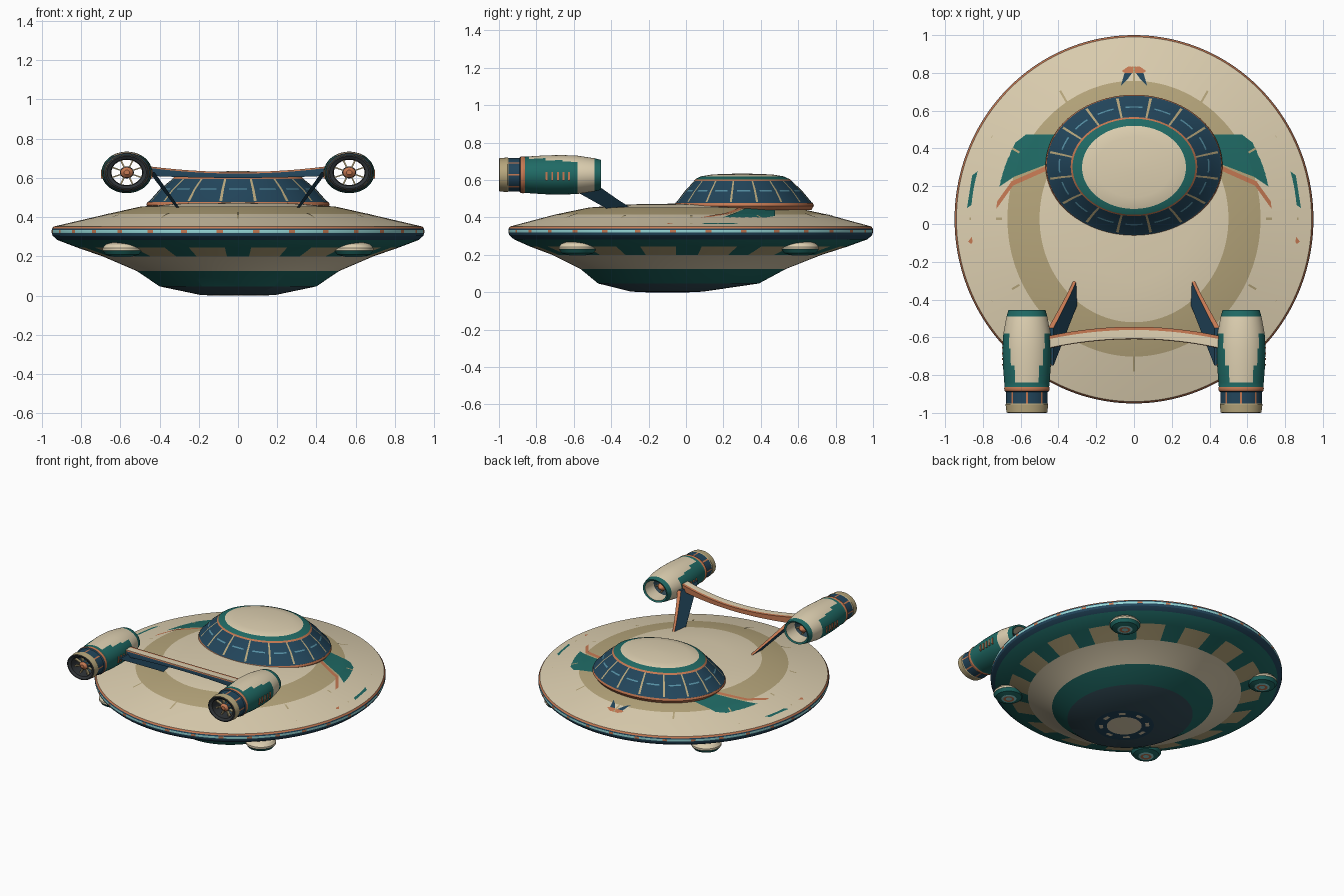
import bpy, bmesh, math
from mathutils import Vector, Matrix

if "Cube" in bpy.data.objects:
    bpy.data.objects.remove(bpy.data.objects["Cube"], do_unlink=True)

COLOURS = {
    "cream": (.73, .63, .44), "tan": (.47, .38, .20), "teal": (.014, .145, .13),
    "navy": (.016, .06, .105), "copper": (.56, .19, .085), "blue": (.09, .27, .36),
    "cyan": (.3, .68, .68), "slate": (.035, .075, .10), "charcoal": (.03, .035, .04)}
NAMES = list(COLOURS)
MATS = []
for key, rgb in COLOURS.items():
    m = bpy.data.materials.new(key + " paint")
    m.use_nodes = True
    m.diffuse_color = (*rgb, 1)
    m.node_tree.nodes["Principled BSDF"].inputs["Base Color"].default_value = (*rgb, 1)
    MATS.append(m)
BUILT = []


def skin(name, sections, paint, closed=False, matrix=None, wrap=True, caps=None):
    """Bridge equal-length sections; paint(band, i) names the colour of a face."""
    bm = bmesh.new()
    rows = [[bm.verts.new(p) for p in s] for s in sections]
    n, bands = len(rows[0]), len(rows) - (0 if closed else 1)
    for b in range(bands):
        lo, hi = rows[b], rows[(b + 1) % len(rows)]
        for i in range(n if wrap else n - 1):
            j = (i + 1) % n
            f = bm.faces.new((lo[i], lo[j], hi[j], hi[i]))
            f.material_index = NAMES.index(paint(b, i))
    if caps:
        for row, colour in zip((rows[0], rows[-1]), caps):
            bm.faces.new(row).material_index = NAMES.index(colour)
    if wrap:
        bmesh.ops.recalc_face_normals(bm, faces=bm.faces)
    else:
        for f in bm.faces:
            f.normal_update()
            if f.normal.z < 0:
                f.normal_flip()
    if matrix:
        bm.transform(matrix)
        if matrix.determinant() < 0:
            bmesh.ops.reverse_faces(bm, faces=bm.faces)
    me = bpy.data.meshes.new(name)
    bm.to_mesh(me)
    bm.free()
    for m in MATS:
        me.materials.append(m)
    ob = bpy.data.objects.new(name, me)
    bpy.context.collection.objects.link(ob)
    BUILT.append(ob)
    return ob


def oval(rx, ry, cy, z, n):
    # Faces are centred on the -y direction
    angles = [math.tau * (i - .5) / n - math.pi / 2 for i in range(n)]
    return [(rx * math.cos(a), cy + ry * math.sin(a), z) for a in angles]


def near(i, period, half):
    return min(i % period, -i % period) <= half


SIDES = [("left", 1), ("right", -1)]
SEG = 192

# Saucer hull, from the underside up to the middle of the deck
hull = [  # rx, ry, cy, z, colour of the band above
    (.115, .115, -.10, .000, "navy"), (.14, .14, -.10, .001, "ports"),
    (.165, .165, -.10, .002, "navy"), (.195, .195, -.10, .004, "slate"),
    (.40, .43, -.04, .047, "teal"), (.515, .55, -.015, .125, "cream"),
    (.69, .72, .005, .20, "patches"), (.82, .85, .015, .245, "teal"),
    (.92, .945, .025, .283, "navy"), (.945, .97, .025, .305, "navy"),
    (.95, .975, .025, .32, "windows"), (.95, .975, .025, .334, "navy"),
    (.948, .973, .025, .342, "copper"), (.94, .965, .025, .352, "cream")]
deck = [(.94, .965, .025, .352), (.67, .73, .028, .415), (.50, .55, .03, .453),
        (.30, .33, .03, .47), (.02, .022, .03, .475)]
bands = [h[4] for h in hull] + ["tan", "cream", "cream"]


def hull_paint(b, i):
    c = bands[b]
    if c == "ports":
        return "cream" if near(i, 24, 4) else "navy"
    if c == "patches":
        return "teal" if near(i, 12, 2) else "tan"
    if c == "windows":
        return "copper" if near(i + 3, 6, 0) else "cyan"
    return c


skin("saucer_hull", [oval(*h[:4], SEG) for h in hull] + [oval(*d, SEG) for d in deck[1:]],
     hull_paint, caps=("cream", "cream"))


def deck_z(x, y):
    q = [math.hypot(x / d[0], (y - d[2]) / d[1]) for d in deck]
    for k in range(len(deck) - 1):
        if q[k] <= 1 <= q[k + 1]:
            t = (1 - q[k]) / (q[k + 1] - q[k])
            return deck[k][3] + t * (deck[k + 1][3] - deck[k][3])
    return deck[0][3] if q[0] > 1 else deck[-1][3]


def decal(name, a, b, c, d, colour, n=10, lift=.004):
    """Thin painted sheet between edges a-b and d-c, laid over the deck."""
    a, b, c, d = map(Vector, (a, b, c, d))
    rows = []
    for k in range(n + 1):
        p, q = a.lerp(b, k / n), d.lerp(c, k / n)
        pts = [p.lerp(q, j / 6) for j in range(7)]
        rows.append([(v.x, v.y, deck_z(v.x, v.y) + lift) for v in pts])
    skin(name, rows, lambda *_: colour, wrap=False)


def line(name, a, b, width, colour):
    a, b = Vector(a), Vector(b)
    w = (b - a).normalized().orthogonal() * width / 2
    decal(name, a + w, b + w, b - w, a - w, colour)


# Painted deck markings
for k in range(12):
    u = Vector((math.cos(k * math.pi / 6), math.sin(k * math.pi / 6)))
    line("deck_seam", u * .70 + Vector((0, .028)), u * .87 + Vector((0, .028)), .011, "tan")
for side, s in SIDES:
    decal(side + "_inner_sweep", (s * .40, .475), (s * .57, .475), (s * .635, .25), (s * .40, .34), "teal")
    decal(side + "_outer_sweep", (s * .57, .475), (s * .857, .257), (s * .884, .085), (s * .635, .25), "teal")
    line(side + "_inner_pinstripe", (s * .44, .305), (s * .648, .213), .024, "copper")
    line(side + "_outer_pinstripe", (s * .64, .22), (s * .87, -.10), .02, "copper")
    decal(side + "_marker_tail", (s * .01, .80), (s * .05, .80), (s * .07, .73), (s * .035, .765), "navy")
    decal(side + "_marker_tip", (0, .855), (s * .065, .81), (s * .05, .80), (0, .80), "copper")

# Dome with a framed window band
dome = [(.45, .36, .31, .44, "copper"), (.468, .374, .31, .462, "copper"),
        (.462, .369, .31, .476, "navy"), (.452, .361, .31, .482, "pane"),
        (.40, .315, .308, .54, "dash"), (.392, .308, .308, .547, "pane"),
        (.335, .262, .304, .594, "copper"), (.325, .254, .303, .604, "teal"),
        (.275, .22, .30, .620, "cream"), (.20, .16, .30, .630, "cream"), (.02, .016, .30, .635, "cream")]


def dome_paint(b, i):
    c = dome[b][4]
    if c in ("pane", "dash"):
        if near(i + 6, 12, 0):
            return "tan"
        return "blue" if c == "dash" and near(i, 12, 3) else "navy"
    return c


skin("dome", [oval(*d[:4], SEG) for d in dome], dome_paint, caps=("copper", "cream"))

# Sensor pods under the rim
pod = [(.02, .197, "copper"), (.036, .196, "cyan"), (.05, .199, "teal"), (.085, .209, "teal"),
       (.10, .230, "cream"), (.10, .243, "cream"), (.085, .261, "cream"), (.05, .272, "cream")]
for side, s in SIDES:
    for end, y in (("front", -.58), ("rear", .61)):
        skin(f"{end}_{side}_pod", [oval(r, r, 0, z, 32) for r, z, _ in pod], lambda b, i: pod[b][2],
             matrix=Matrix.Translation((s * .59, y, 0)), caps=("cyan", "cream"))

# Engine tubes: distance along the tube, radius, colour of the next band
tube = [(.455, .098, "teal"), (.49, .108, "cream"), (.58, .125, "shield"), (.66, .129, "shield"),
        (.75, .127, "shield"), (.84, .120, "teal"), (.862, .118, "copper"), (.87, .121, "copper"),
        (.884, .118, "navy"), (.89, .110, "bands"), (.95, .110, "tan"), (.955, .113, "tan"),
        (.998, .108, "charcoal"), (1.0, .10, "charcoal"), (.99, .082, "charcoal"), (.90, .078, "slate"),
        (.55, .078, "cream"), (.46, .084, "teal")]
SHIELD_HALF = {2: 8, 3: 7, 4: 5}


def tube_paint(b, i):
    c = tube[b][2]
    if c == "shield":
        return "cream" if abs(i - 32) <= SHIELD_HALF[b] else "teal"
    if c == "bands":
        return "copper" if near(i, 8, 0) else "navy"
    return c


hub = [(.50, .006, "copper"), (.53, .03, "teal"), (.94, .036, "navy"), (.965, .032, "copper"), (.98, .014, "copper")]
TURN = Matrix.Rotation(math.pi / 2, 4, "X")
for side, s in SIDES:
    place = Matrix.Translation((s * .567, 0, .628)) @ TURN
    skin(side + "_engine", [oval(r, r * .82, 0, d, 64) for d, r, _ in tube], tube_paint, closed=True, matrix=place)
    skin(side + "_engine_hub", [oval(r, r * .85, 0, d, 24) for d, r, _ in hub], lambda b, i: hub[b][2],
         matrix=place, caps=("copper", "copper"))
    # Fan spokes at both ends of the tube
    for d in (.56, .94):
        for k in range(8):
            spin = Matrix.Diagonal((1, .83, 1, 1)) @ Matrix.Rotation(k * math.pi / 4 + .39, 4, "Z")
            bar = [[(x, -.004, d), (x, .004, d), (x, .004, d + .02), (x, -.004, d + .02)] for x in (.02, .082)]
            skin(side + "_engine_spoke", bar, lambda *_: "tan", matrix=place @ spin, caps=("tan", "tan"))
    # Cooling slits on both flanks
    for flank in (-1, 1):
        for k in range(5):
            d = .62 + k * .03
            slit = [[(flank * x, -.03, d), (flank * x, .015, d), (flank * x, .015, d + .01),
                     (flank * x, -.03, d + .01)] for x in (.115, .131)]
            skin(side + "_engine_slit", slit, lambda *_: "copper", matrix=place, caps=("copper", "copper"))

    # Swept pylon from the deck up to the crossbar
    legs = []
    for k in range(9):
        t = k / 8
        x = s * (.305 + .135 * t)
        z = .445 + .185 * t
        tail, nose = -.42 - .33 * t, -.28 - .27 * t ** .9
        w = .008 + .006 * t
        legs.append([(x - w, tail, z), (x + w, tail, z), (x + w, nose, z), (x - w, nose, z)])
    skin(side + "_pylon", legs, lambda b, i: "copper" if i == 2 else "navy", caps=("navy", "navy"))

# Arched crossbar between the engines
beam = []
for k in range(25):
    x = -.47 + .94 * k / 24
    e = (x / .42) ** 2
    y, z, h = -.577 - .042 * e, .63 + .025 * e, .03 + .016 * e
    beam.append([(x, y - .033, z - h), (x, y - .033, z - .008), (x, y - .030, z), (x, y + .016, z),
                 (x, y + .033, z - .002), (x, y + .033, z - h)])
beam_paint = ["navy", "copper", "cream", "copper", "copper", "navy"]
skin("crossbar", beam, lambda b, i: beam_paint[i], caps=("navy", "navy"))

# Smooth shading with crisp creases
bpy.ops.object.select_all(action="DESELECT")
for ob in BUILT:
    ob.select_set(True)
bpy.context.view_layer.objects.active = BUILT[0]
bpy.ops.object.shade_smooth_by_angle(angle=math.radians(25))
